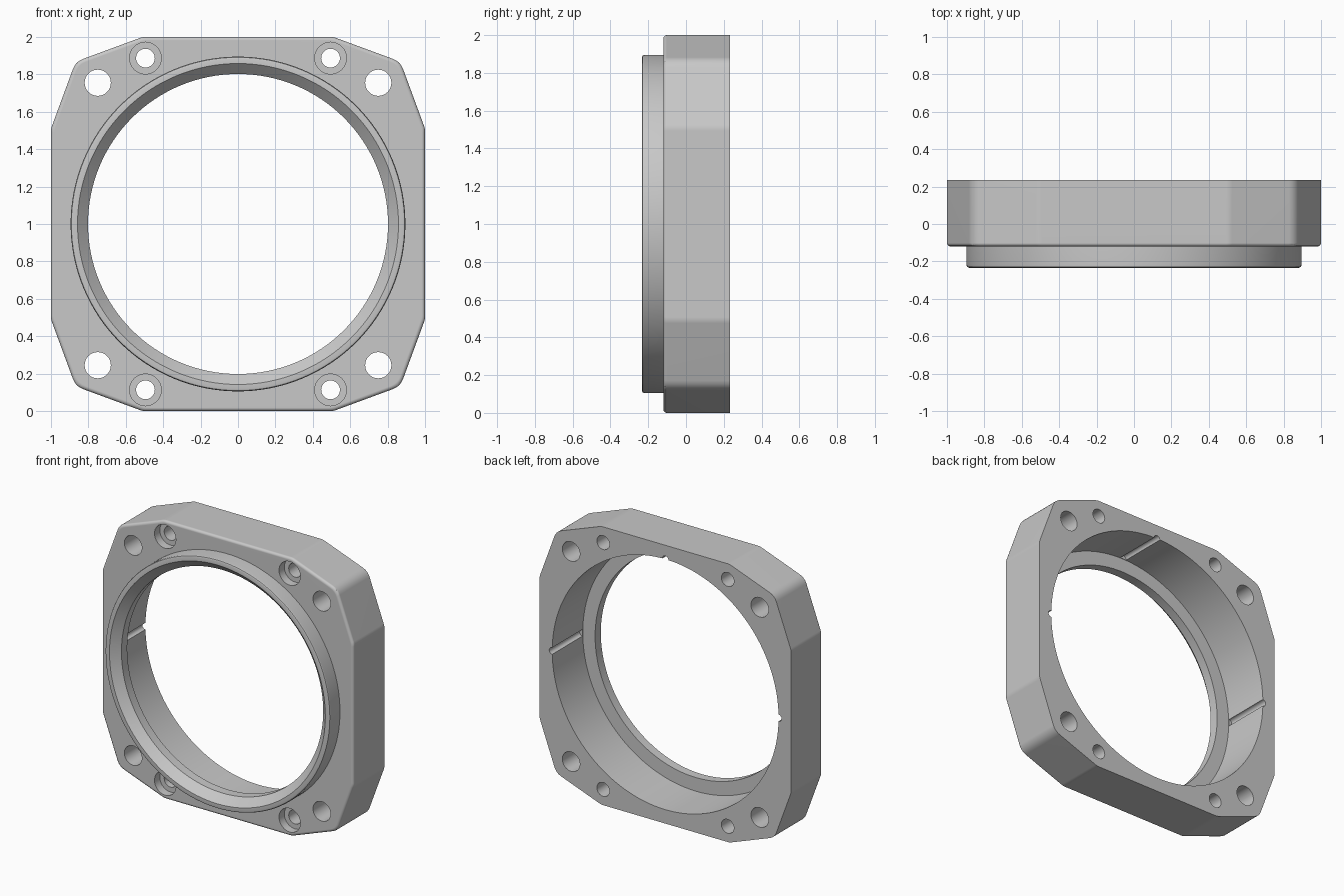
import bpy, bmesh, math
from mathutils import Matrix, Vector

if "Cube" in bpy.data.objects:
    bpy.data.objects.remove(bpy.data.objects["Cube"])

FRONT, BACK, LIP, ROUND = -0.12, 0.234, -0.234, 0.018

metal = bpy.data.materials.new("plain grey")
metal.use_nodes = True
grey = (0.58, 0.58, 0.58, 1)
metal.diffuse_color = grey
metal.node_tree.nodes["Principled BSDF"].inputs["Base Color"].default_value = grey


def finish(bm, name):
    bmesh.ops.remove_doubles(bm, verts=bm.verts, dist=1e-5)
    bmesh.ops.recalc_face_normals(bm, faces=bm.faces)
    mesh = bpy.data.meshes.new(name)
    bm.to_mesh(mesh)
    bm.free()
    mesh.materials.append(metal)
    ob = bpy.data.objects.new(name, mesh)
    bpy.context.collection.objects.link(ob)
    return ob


def lathe(name, profile, x=0, z=1, steps=32):
    """Solid of revolution about the y direction through (x, z); profile is (radius, y)."""
    bm = bmesh.new()
    points = [(0, profile[0][1])] + profile + [(0, profile[-1][1])]
    verts = [bm.verts.new((r, y, 0)) for r, y in points]
    edges = [bm.edges.new(pair) for pair in zip(verts, verts[1:])]
    bmesh.ops.spin(bm, geom=verts + edges, cent=(0, 0, 0), axis=(0, 1, 0),
                   angle=math.tau, steps=steps, use_duplicate=False)
    bmesh.ops.translate(bm, verts=bm.verts, vec=(x, 0, z))
    return finish(bm, name)


def combine(target, tool, operation):
    mod = target.modifiers.new(operation.lower(), 'BOOLEAN')
    mod.operation, mod.solver, mod.object = operation, 'EXACT', tool
    bpy.context.view_layer.objects.active = target
    bpy.ops.object.modifier_apply(modifier=mod.name)
    bpy.data.objects.remove(tool)


def round_point(center, toward, radius):
    """Trim distance for rounding a corner between two neighbours."""
    a, b = (toward[0] - center).normalized(), (toward[1] - center).normalized()
    return a, b, radius / math.tan(a.angle(b) / 2)


# Flange outline: square with double-cut, softened corners
corners = []
for k in range(4):
    turn = Matrix.Rotation(k * math.pi / 2, 3, 'Y')
    corners += [turn @ Vector(p) for p in ((-0.51, 0, 1), (0.51, 0, 1), (0.868, 0, 0.868))]
outline = []
for i, c in enumerate(corners):
    a, b, trim = round_point(c, (corners[i - 1], corners[(i + 1) % len(corners)]), 0.09)
    for s in range(5):
        t = s / 4
        outline.append(c + a * trim * (1 - t) ** 2 + b * trim * t ** 2)

# Flange plate: stacked outlines with a rounded front rim
levels = [(1, BACK)]
for s in range(4):
    angle = s * math.pi / 6
    levels.append((1 - ROUND * (1 - math.cos(angle)), FRONT + ROUND * (1 - math.sin(angle))))
bm = bmesh.new()
loops = [[bm.verts.new((p.x * k, y, p.z * k + 1)) for p in outline] for k, y in levels]
for low, high in zip(loops, loops[1:]):
    for i in range(len(outline)):
        bm.faces.new((low[i - 1], low[i], high[i], high[i - 1]))
bm.faces.new(loops[0])
bm.faces.new(loops[-1])
body = finish(bm, "flange_body")

# Raised front collar
collar = lathe("collar", [(0.895, 0), (0.895, LIP + 0.012), (0.891, LIP + 0.004), (0.883, LIP)], steps=128)
combine(body, collar, 'UNION')

# Stepped bore with a flared mouth
bore = lathe("bore", [(0.9, BACK + 0.1), (0.9, -0.113), (0.802, -0.113), (0.802, -0.178),
                      (0.858, LIP), (0.858, LIP - 0.1)], steps=128)
combine(body, bore, 'DIFFERENCE')

# Corner holes and counterbored screw holes
for sx in (-1, 1):
    for sz in (-1, 1):
        hole = lathe("corner_hole", [(0.07, -0.4), (0.07, 0.4)], sx * 0.75, 1 + sz * 0.755)
        combine(body, hole, 'DIFFERENCE')
        screw = lathe("screw_hole", [(0.085, -0.4), (0.085, FRONT + 0.06), (0.05, FRONT + 0.06), (0.05, 0.4)],
                      sx * 0.495, 1 + sz * 0.887)
        combine(body, screw, 'DIFFERENCE')

# Keyway grooves at both sides and the top of the bore
for x, z in ((-0.9, 1), (0.9, 1), (0, 1.9)):
    groove = lathe("keyway", [(0.024, -0.11), (0.024, 0.4)], x, z, 16)
    combine(body, groove, 'DIFFERENCE')

# Smooth shading with crisp edges
bpy.ops.object.select_all(action='DESELECT')
body.select_set(True)
bpy.context.view_layer.objects.active = body
bpy.ops.object.shade_smooth_by_angle(angle=math.radians(32))
normals = body.modifiers.new("weighted_normals", 'WEIGHTED_NORMAL')
normals.keep_sharp = True
